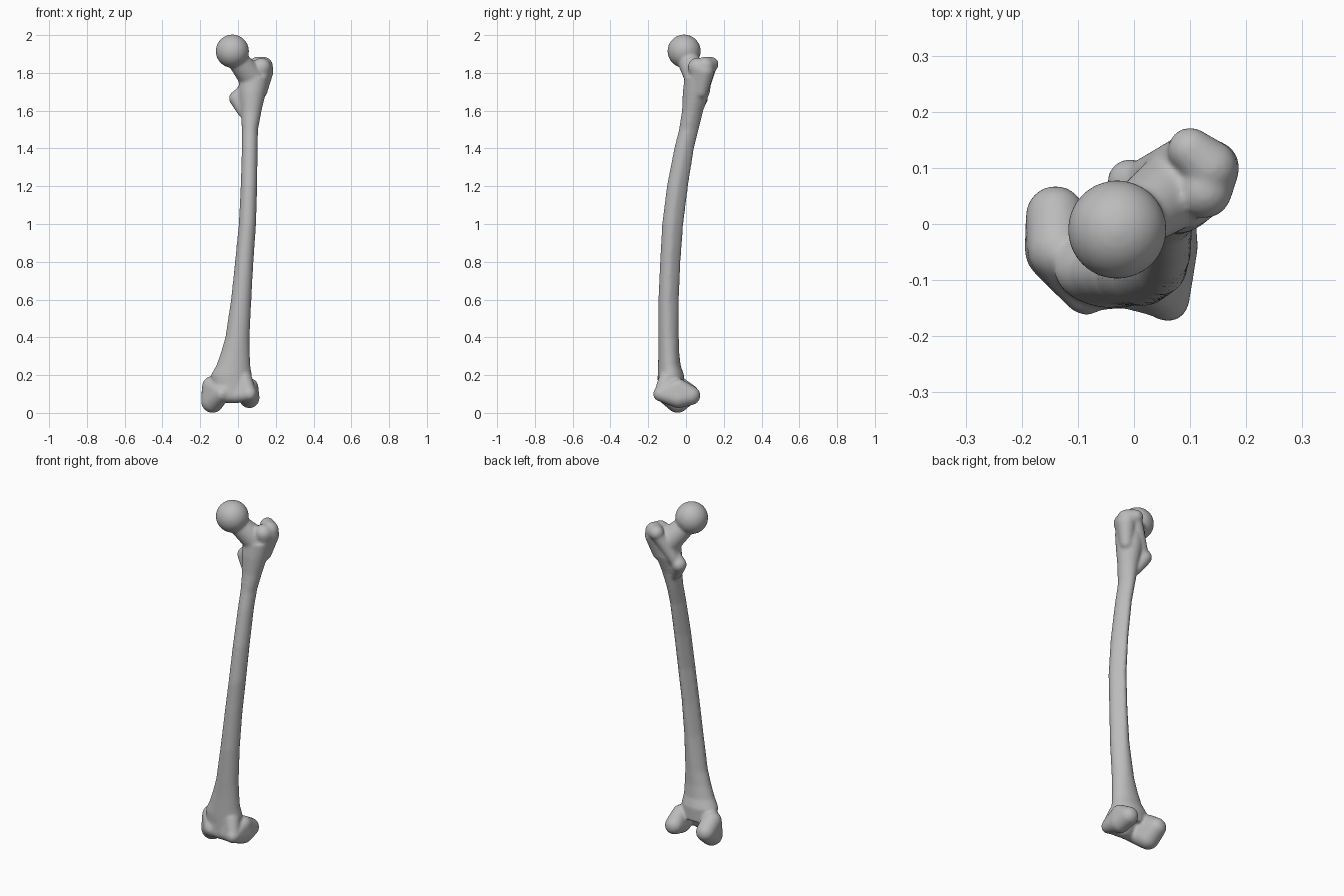
import bpy
import bmesh
from math import cos, sin, pi
from mathutils import Matrix

cube = bpy.data.objects.get("Cube")
if cube:
    bpy.data.objects.remove(cube, do_unlink=True)

bone_grey = bpy.data.materials.new("bone_grey")
bone_grey.use_nodes = True
colour = (0.5, 0.5, 0.5, 1)
bone_grey.diffuse_color = colour
bone_grey.node_tree.nodes["Principled BSDF"].inputs["Base Color"].default_value = colour

body = bmesh.new()


def lump(*balls):
    """Add the convex skin around several balls (x, y, z, radius)."""
    bm = bmesh.new()
    for x, y, z, r in balls:
        bmesh.ops.create_icosphere(bm, subdivisions=4, radius=r,
                                   matrix=Matrix.Translation((x, y, z)))
    if len(balls) > 1:
        hull = bmesh.ops.convex_hull(bm, input=bm.verts)
        loose = {g for g in hull["geom_interior"] + hull["geom_unused"]
                 if isinstance(g, bmesh.types.BMVert)}
        bmesh.ops.delete(bm, geom=list(loose), context="VERTS")
    add_to_body(bm)


def add_to_body(bm):
    mesh = bpy.data.meshes.new("piece")
    bm.to_mesh(mesh)
    bm.free()
    body.from_mesh(mesh)
    bpy.data.meshes.remove(mesh)


def shaft(sections, sides=40):
    """Loft ovals (z, centre x, centre y, half width, half depth, back ridge)."""
    bm = bmesh.new()
    rings = []
    for z, cx, cy, rx, ry, ridge in sections:
        ring = []
        for i in range(sides):
            a = 2 * pi * i / sides
            pinch = 1 - ridge * max(0, sin(a))
            ring.append(bm.verts.new((cx + rx * cos(a) * pinch, cy + ry * sin(a), z)))
        rings.append(ring)
    for low, high in zip(rings, rings[1:]):
        for i in range(sides):
            j = (i + 1) % sides
            bm.faces.new((low[i], low[j], high[j], high[i]))
    bm.faces.new(rings[0][::-1])
    bm.faces.new(rings[-1])
    add_to_body(bm)


# Bowed shaft, flaring at both ends
shaft([
    (0.12, -0.03, -0.08, 0.105, 0.070, 0),
    (0.20, -0.035, -0.08, 0.108, 0.070, 0),
    (0.25, -0.025, -0.088, 0.09, 0.060, 0),
    (0.32, -0.014, -0.091, 0.076, 0.055, 0),
    (0.40, -0.003, -0.092, 0.064, 0.054, 0.1),
    (0.60, 0.017, -0.092, 0.054, 0.054, 0.3),
    (0.80, 0.033, -0.083, 0.049, 0.054, 0.4),
    (1.00, 0.050, -0.070, 0.046, 0.056, 0.4),
    (1.20, 0.058, -0.045, 0.044, 0.056, 0.4),
    (1.40, 0.062, -0.010, 0.042, 0.052, 0.3),
    (1.50, 0.063, 0.015, 0.043, 0.052, 0.2),
    (1.60, 0.070, 0.035, 0.055, 0.056, 0.1),
    (1.70, 0.076, 0.055, 0.073, 0.072, 0.1),
    (1.78, 0.085, 0.065, 0.080, 0.072, 0.1),
])

# Ball head and neck
lump((-0.03, -0.01, 1.915, 0.088))
lump((0.0, 0.01, 1.865, 0.056), (0.07, 0.06, 1.78, 0.07))

# Greater trochanter on the outer side
lump((0.125, 0.06, 1.83, 0.05), (0.138, 0.10, 1.81, 0.05),
     (0.12, 0.08, 1.70, 0.035))
lump((0.135, 0.10, 1.835, 0.05), (0.10, 0.132, 1.845, 0.04))

# Lesser trochanter and the crest running down to it
lump((-0.007, 0.075, 1.665, 0.041), (0.03, 0.05, 1.59, 0.03),
     (0.045, 0.06, 1.72, 0.03))
lump((0.10, 0.13, 1.84, 0.035), (0.01, 0.08, 1.68, 0.032))

# Inner condyle
lump((-0.14, 0.015, 0.10, 0.053), (-0.135, -0.045, 0.06, 0.06),
     (-0.135, -0.045, 0.14, 0.055), (-0.085, -0.12, 0.10, 0.042))

# Outer condyle
lump((0.058, 0.025, 0.092, 0.051), (0.06, -0.04, 0.079, 0.054),
     (0.065, -0.04, 0.14, 0.042), (0.06, -0.135, 0.10, 0.039))

# Shallow kneecap groove joining the condyles in front
lump((-0.085, -0.115, 0.095, 0.04), (-0.015, -0.105, 0.095, 0.045),
     (-0.015, -0.085, 0.17, 0.06))
lump((0.06, -0.132, 0.10, 0.038), (-0.015, -0.105, 0.095, 0.045),
     (0.03, -0.10, 0.18, 0.045))

# Fuse everything into one soft surface
bmesh.ops.recalc_face_normals(body, faces=body.faces)
mesh = bpy.data.meshes.new("thigh_bone")
body.to_mesh(mesh)
body.free()
mesh.materials.append(bone_grey)
bone = bpy.data.objects.new("thigh_bone", mesh)
bpy.context.collection.objects.link(bone)

fuse = bone.modifiers.new("fuse", "REMESH")
fuse.mode = "VOXEL"
fuse.voxel_size = 0.007
fuse.use_smooth_shade = True
soften = bone.modifiers.new("soften", "SMOOTH")
soften.factor = 0.5
soften.iterations = 9
